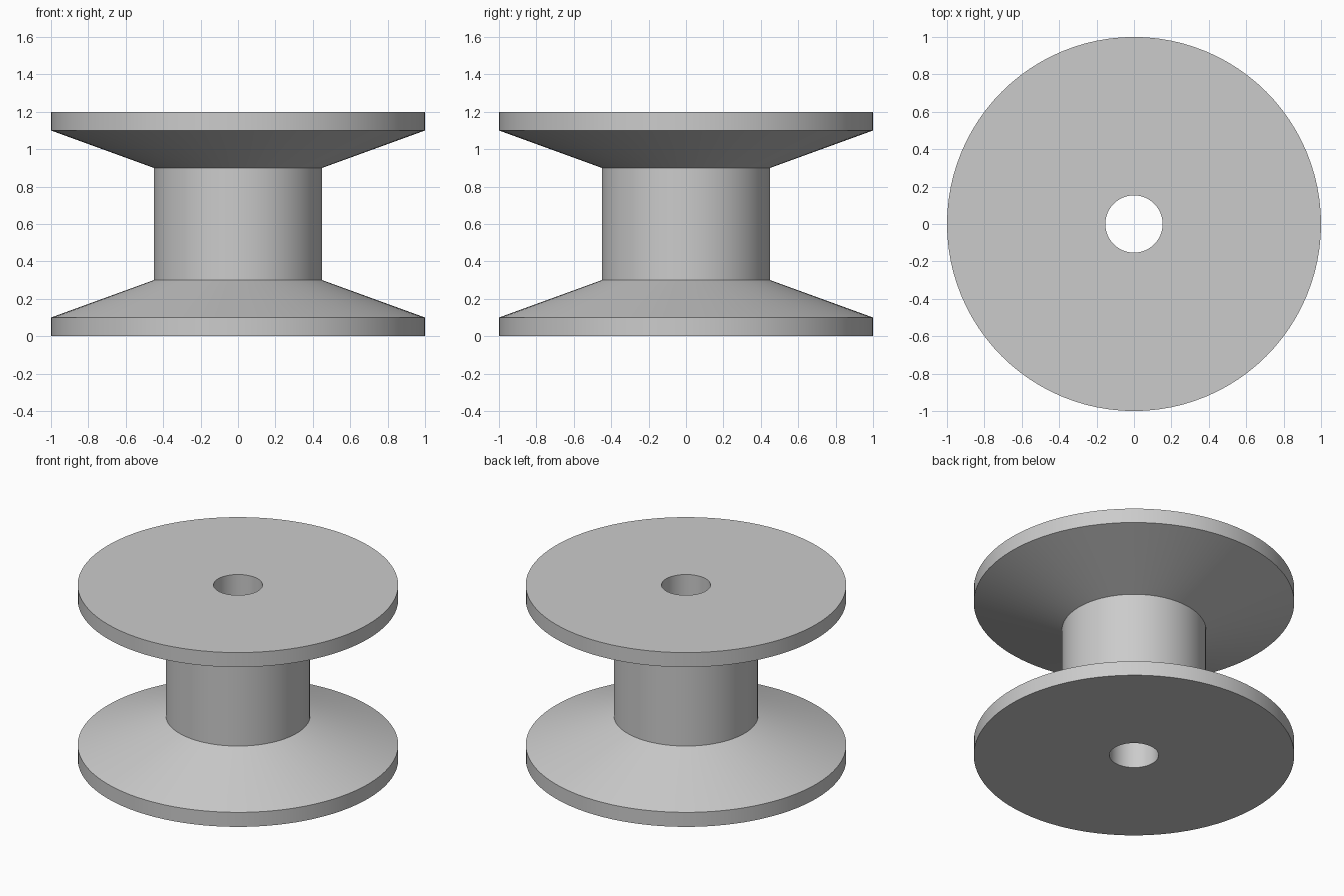
import bpy
import bmesh
import math
from mathutils import Matrix, Vector

cube = bpy.data.objects.get("Cube")
if cube:
    bpy.data.objects.remove(cube, do_unlink=True)

SEGMENTS = 96
RIM, DRUM, BORE = 1.0, 0.45, 0.153
HEIGHT, LIP, SHOULDER = 1.2, 0.1, 0.3

# Plain grey material
grey = bpy.data.materials.new("light grey")
grey.use_nodes = True
colour = (0.6, 0.6, 0.6, 1.0)
grey.diffuse_color = colour
grey.node_tree.nodes["Principled BSDF"].inputs["Base Color"].default_value = colour

# Closed half section of the spool: bore, flanges and drum
lower = [(BORE, 0), (RIM, 0), (RIM, LIP), (DRUM, SHOULDER)]
upper = [(r, HEIGHT - z) for r, z in reversed(lower)]
profile = lower + upper

# Spin the section round the vertical axis
bm = bmesh.new()
rings = []
for i in range(SEGMENTS):
    turn = Matrix.Rotation(math.tau * i / SEGMENTS, 3, "Z")
    rings.append([bm.verts.new(turn @ Vector((r, 0, z))) for r, z in profile])
for i, ring in enumerate(rings):
    following = rings[(i + 1) % SEGMENTS]
    for j in range(len(profile)):
        k = (j + 1) % len(profile)
        bm.faces.new((ring[j], following[j], following[k], ring[k]))
bmesh.ops.recalc_face_normals(bm, faces=bm.faces)

mesh = bpy.data.meshes.new("spool")
bm.to_mesh(mesh)
bm.free()
mesh.materials.append(grey)
spool = bpy.data.objects.new("spool", mesh)
bpy.context.collection.objects.link(spool)

# Smooth round walls, with crisp edges between sections
bpy.ops.object.select_all(action="DESELECT")
spool.select_set(True)
bpy.context.view_layer.objects.active = spool
bpy.ops.object.shade_smooth_by_angle(angle=math.radians(15))
